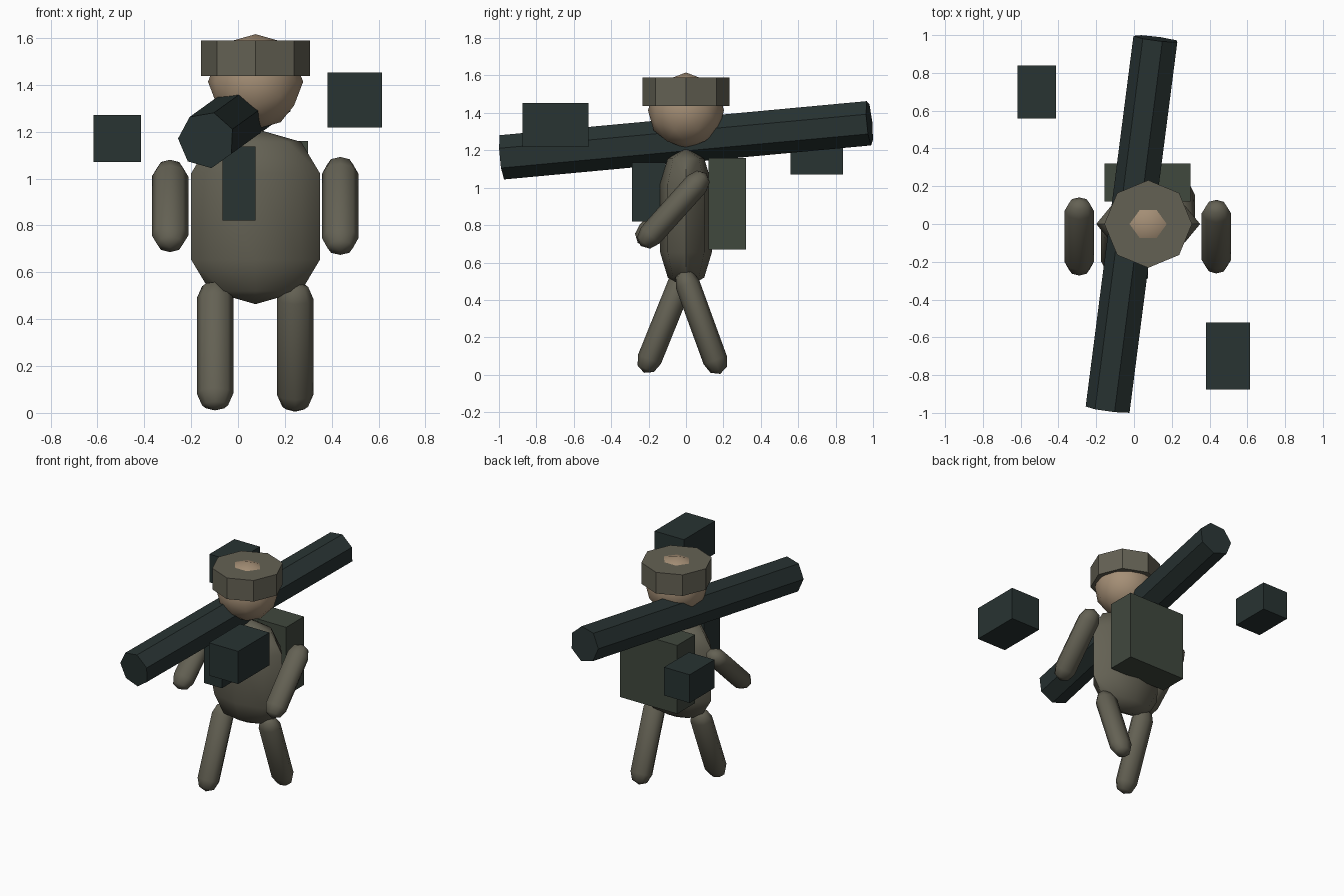
import bpy, bmesh
from math import sin, cos, pi, radians, sqrt
from mathutils import Vector, Matrix

if "Cube" in bpy.data.objects:
    bpy.data.objects.remove(bpy.data.objects["Cube"])


def material(name, rgb):
    m = bpy.data.materials.new(name)
    m.diffuse_color = (*rgb, 1)
    m.use_nodes = True
    m.node_tree.nodes["Principled BSDF"].inputs["Base Color"].default_value = m.diffuse_color
    return m


CLOTH = material("cloth", (0.127, 0.12, 0.088))
SKIN = material("skin", (0.376, 0.275, 0.181))
METAL = material("dark_metal", (0.021, 0.033, 0.032))
CANVAS = material("canvas", (0.051, 0.065, 0.048))
CX = 0.075  # body centre line


def hull(name, points, mat, matrix=Matrix(), smooth=True):
    """Convex part wrapped around a set of generated points."""
    bm = bmesh.new()
    for p in points:
        bm.verts.new(p)
    bmesh.ops.convex_hull(bm, input=bm.verts[:])
    bmesh.ops.dissolve_limit(bm, angle_limit=0.01, verts=bm.verts[:], edges=bm.edges[:])
    bm.transform(matrix)
    bmesh.ops.recalc_face_normals(bm, faces=bm.faces[:])
    me = bpy.data.meshes.new(name)
    bm.to_mesh(me)
    bm.free()
    ob = bpy.data.objects.new(name, me)
    bpy.context.collection.objects.link(ob)
    me.materials.append(mat)
    if smooth:
        bpy.ops.object.select_all(action='DESELECT')
        ob.select_set(True)
        bpy.context.view_layer.objects.active = ob
        bpy.ops.object.shade_smooth_by_angle(angle=radians(50))
    return ob


def ring(n, rx, ry, z, start=0.0):
    return [Vector((rx * cos(start + 2 * pi * i / n), ry * sin(start + 2 * pi * i / n), z))
            for i in range(n)]


def capsule(name, rx, ry, cap, half, loc, tilt=0):
    """Eight-sided capsule: straight part of 2*half, caps of two steps."""
    pts = []
    for s in (-1, 1):
        pts += ring(8, rx, ry, s * half)
        pts += ring(8, rx * 0.707, ry * 0.707, s * (half + cap * 0.707))
        pts.append(Vector((0, 0, s * (half + cap))))
    m = Matrix.Translation(loc) @ Matrix.Rotation(radians(tilt), 4, 'X')
    return hull(name, pts, CLOTH, m)


def box(name, lo, hi, mat):
    pts = [(x, y, z) for x in (lo[0], hi[0]) for y in (lo[1], hi[1]) for z in (lo[2], hi[2])]
    return hull(name, pts, mat, smooth=False)


# torso and limbs
capsule("torso", 0.275, 0.138, 0.19, 0.184, (CX, 0, 0.838))
capsule("left_arm", 0.078, 0.066, 0.078, 0.184, (-0.29, -0.066, 0.883), -47)
capsule("right_arm", 0.078, 0.066, 0.078, 0.184, (0.436, -0.067, 0.883), -42)
capsule("left_leg", 0.078, 0.066, 0.078, 0.219, (-0.098, -0.113, 0.286), -22)
capsule("right_leg", 0.078, 0.066, 0.078, 0.217, (0.244, 0.082, 0.282), 20)

# head: once-subdivided icosahedron with vertices on the axes
phi = (1 + sqrt(5)) / 2
dirs = set()
for a in (-1, 1):
    for b in (-1, 1):
        for c in (-1, 1):
            for base in ((a, 0, b * phi), (a * phi, 0, 0),
                         (a * 0.309, b * 0.5, c * 0.809)):
                for k in range(3):
                    dirs.add(base[k:] + base[:k])
hull("head", [Vector(d).normalized() * 0.203 for d in dirs], SKIN,
     Matrix.Translation((CX, 0, 1.413)))

# octagonal hat
hull("hat", ring(8, 0.232, 0.232, 1.437) + ring(8, 0.232, 0.232, 1.588), CLOTH,
     Matrix.Translation((CX, 0, 0)), smooth=False)

# seven-sided shoulder tube, running front to back
front, back = Vector((-0.135, -0.981, 1.164)), Vector((0.118, 0.981, 1.346))
axis = (back - front).normalized()
side = axis.cross(Vector((0, 0, 1))).normalized()
up = side.cross(axis)
tube = []
for end in (front, back):
    for p in ring(7, 0.122, 0.122, 0, radians(74)):
        tube.append(end + side * p.x + up * p.y)
hull("shoulder_tube", tube, METAL)

# boxes: chest pouch, backpack and the two loose blocks
box("chest_pouch", (-0.066, -0.289, 0.82), (0.075, -0.11, 1.136), METAL)
box("backpack", (-0.155, 0.119, 0.67), (0.298, 0.321, 1.16), CANVAS)
box("rear_block", (-0.617, 0.558, 1.07), (-0.414, 0.84, 1.272), METAL)
box("front_block", (0.382, -0.875, 1.218), (0.614, -0.522, 1.452), METAL)
